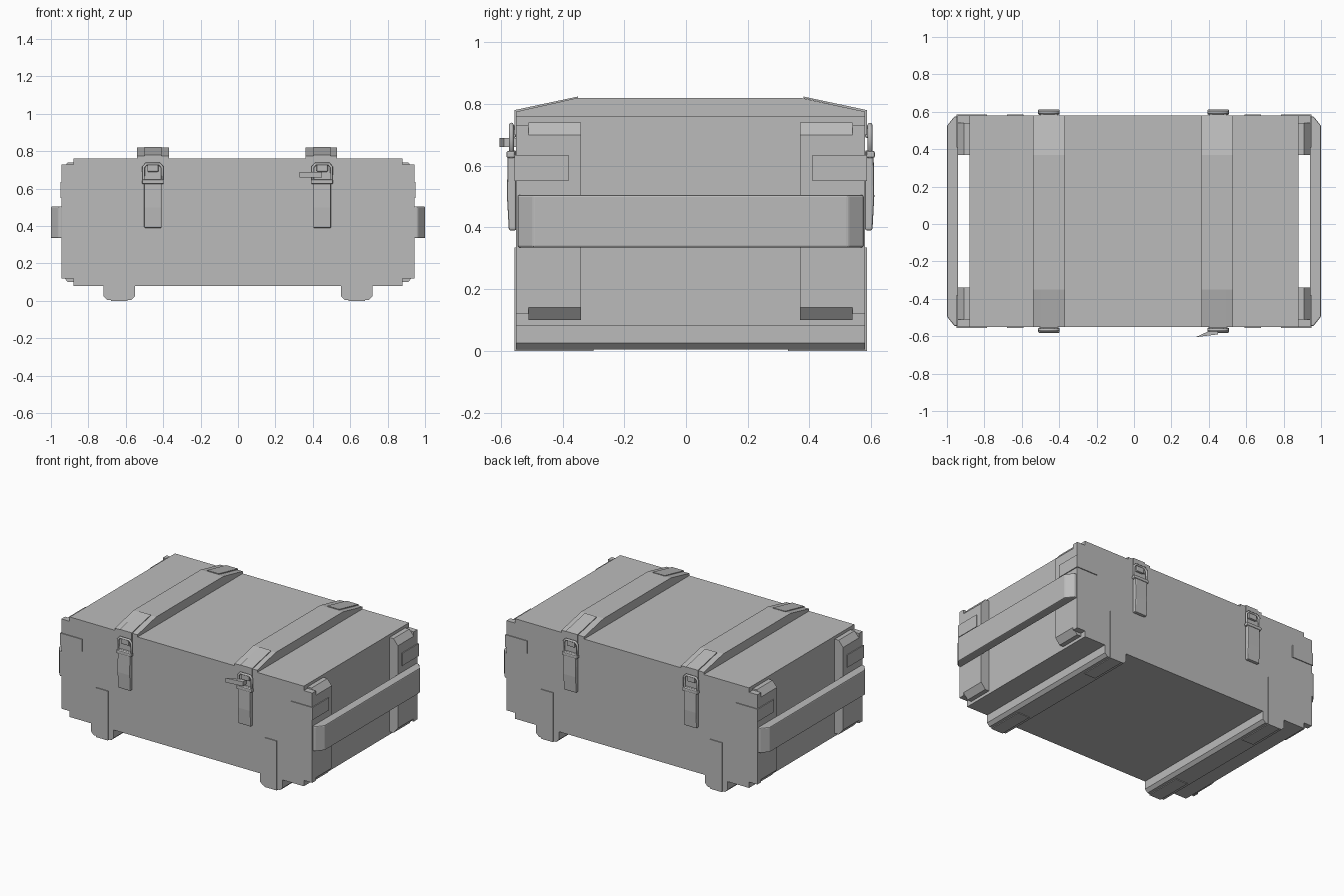
import bpy, bmesh

if "Cube" in bpy.data.objects:
    bpy.data.objects.remove(bpy.data.objects["Cube"], do_unlink=True)

grey = bpy.data.materials.new("worn_grey")
grey.use_nodes = True
COLOUR = (0.5, 0.5, 0.5, 1)
grey.diffuse_color = COLOUR
grey.node_tree.nodes["Principled BSDF"].inputs["Base Color"].default_value = COLOUR

MID, HALF = 0.015, 0.565      # centre and half depth of the crate in y
END = 0.88                    # half length of the box


def depth(sy, d):
    """y position d outside the front (sy=-1) or back (sy=1) face."""
    return MID + sy * (HALF + d)


def place(axis, t, p):
    if axis == "x":
        return (t, p[0], p[1])
    if axis == "y":
        return (p[0], t, p[1])
    return (p[0], p[1], t)


def prism(name, axis, pts, lo, hi, bevel=0):
    """Extrude a 2D profile along an axis."""
    bm = bmesh.new()
    a = [bm.verts.new(place(axis, lo, p)) for p in pts]
    b = [bm.verts.new(place(axis, hi, p)) for p in pts]
    bm.faces.new(a)
    bm.faces.new(b)
    n = len(pts)
    for i in range(n):
        j = (i + 1) % n
        bm.faces.new((a[i], a[j], b[j], b[i]))
    bmesh.ops.recalc_face_normals(bm, faces=bm.faces)
    mesh = bpy.data.meshes.new(name)
    bm.to_mesh(mesh)
    bm.free()
    mesh.materials.append(grey)
    ob = bpy.data.objects.new(name, mesh)
    bpy.context.collection.objects.link(ob)
    if bevel:
        mod = ob.modifiers.new("soft_edges", "BEVEL")
        mod.width = bevel
        mod.segments = 2
    return ob


def box(name, x, y, z, bevel=0):
    pts = [(x[0], y[0]), (x[1], y[0]), (x[1], y[1]), (x[0], y[1])]
    return prism(name, "z", pts, z[0], z[1], bevel)


# Main box
box("crate_body", (-END, END), (MID - HALF, MID + HALF), (0.08, 0.76))

# Lid battens with sloping ends
for x in (-0.455, 0.445):
    top = [(depth(-1, 0), 0.75), (depth(-1, 0), 0.775), (-0.35, 0.82),
           (0.37, 0.82), (depth(1, 0), 0.775), (depth(1, 0), 0.75)]
    prism("lid_batten", "x", top, x - 0.085, x + 0.085)

# Bottom runners with chamfered lower edges
for x in (-0.635, 0.635):
    foot = [(x - 0.085, 0.09), (x - 0.085, 0.025), (x - 0.065, 0.005),
            (x + 0.065, 0.005), (x + 0.085, 0.025), (x + 0.085, 0.09)]
    prism("bottom_runner", "y", foot, depth(-1, 0), depth(1, 0))

for sx in (-1, 1):
    # Carrying bars across the two ends
    bar = [(sx * 0.94, depth(-1, -0.005)), (sx * 0.96, depth(-1, -0.005)),
           (sx * 1.0, depth(-1, -0.055)), (sx * 1.0, depth(1, -0.055)),
           (sx * 0.96, depth(1, -0.005)), (sx * 0.94, depth(1, -0.005))]
    prism("carrying_bar", "z", bar, 0.335, 0.505, 0.006)

    for sy in (-1, 1):
        # End battens with chamfered tops and bottoms
        upright = [(sx * 0.87, 0.10), (sx * 0.91, 0.10), (sx * 0.943, 0.14),
                   (sx * 0.943, 0.70), (sx * 0.91, 0.74), (sx * 0.87, 0.74)]
        prism("end_batten", "y", upright, depth(sy, -0.21), depth(sy, -0.04))
        # Corner posts flush with the long sides
        ys = sorted((depth(sy, -0.04), depth(sy, 0)))
        xs = sorted((sx * 0.87, sx * 0.943))
        box("corner_post", xs, ys, (0.12, 0.73))
        # Corner straps wrapping both faces
        wrap = [(sx * 0.785, depth(sy, 0)), (sx * 0.785, depth(sy, 0.006)),
                (sx * 0.949, depth(sy, 0.006)), (sx * 0.949, depth(sy, -0.17)),
                (sx * 0.943, depth(sy, -0.17)), (sx * 0.943, depth(sy, 0))]
        prism("corner_strap", "z", wrap, 0.55, 0.635)
        # Foot straps running down the face and under the runner
        strap = [(depth(sy, 0), 0.335), (depth(sy, 0.006), 0.335),
                 (depth(sy, 0.006), 0.0), (depth(sy, -0.25), 0.0),
                 (depth(sy, -0.25), 0.006), (depth(sy, 0), 0.006)]
        x = sx * 0.635
        prism("foot_strap", "x", strap, x - 0.045, x + 0.045)

for x in (-0.455, 0.45):
    for sy in (-1, 1):
        # Strap over the sloping end of the lid batten
        plate = [(depth(sy, -0.2), 0.819), (depth(sy, -0.2), 0.824),
                 (depth(sy, 0.006), 0.780), (depth(sy, 0.006), 0.70),
                 (depth(sy, 0), 0.70), (depth(sy, 0), 0.774)]
        prism("lid_strap", "x", plate, x - 0.045, x + 0.045)
        # Latch lever, slightly bowed outward
        lever = [(depth(sy, 0), 0.39), (depth(sy, 0.024), 0.39),
                 (depth(sy, 0.03), 0.50), (depth(sy, 0.028), 0.63),
                 (depth(sy, 0.012), 0.65), (depth(sy, 0), 0.65)]
        prism("latch_lever", "x", lever, x - 0.047, x + 0.047, 0.008)
        # Hinge pin
        ys = sorted((depth(sy, 0.004), depth(sy, 0.032)))
        box("latch_pin", (x - 0.058, x + 0.058), ys, (0.625, 0.648), 0.006)
        # Hook on the lid
        ys = sorted((depth(sy, 0), depth(sy, 0.018)))
        box("lid_hook", (x - 0.03, x + 0.03), ys, (0.69, 0.73), 0.006)
        # Wire loop joining lever and hook
        curve = bpy.data.curves.new("latch_loop", "CURVE")
        curve.dimensions = "3D"
        curve.bevel_depth = 0.008
        curve.bevel_resolution = 2
        spline = curve.splines.new("POLY")
        ring = [(-0.05, 0.63), (0.05, 0.63), (0.05, 0.715), (0.035, 0.732),
                (-0.035, 0.732), (-0.05, 0.715)]
        spline.points.add(len(ring) - 1)
        for pt, (dx, z) in zip(spline.points, ring):
            pt.co = (x + dx, depth(sy, 0.016), z, 1)
        spline.use_cyclic_u = True
        curve.materials.append(grey)
        bpy.context.collection.objects.link(bpy.data.objects.new("latch_loop", curve))

# Bent splinter of metal by one front latch
shard = [(0.33, -0.605), (0.45, -0.55), (0.45, -0.59)]
prism("bent_splinter", "z", shard, 0.66, 0.69)
